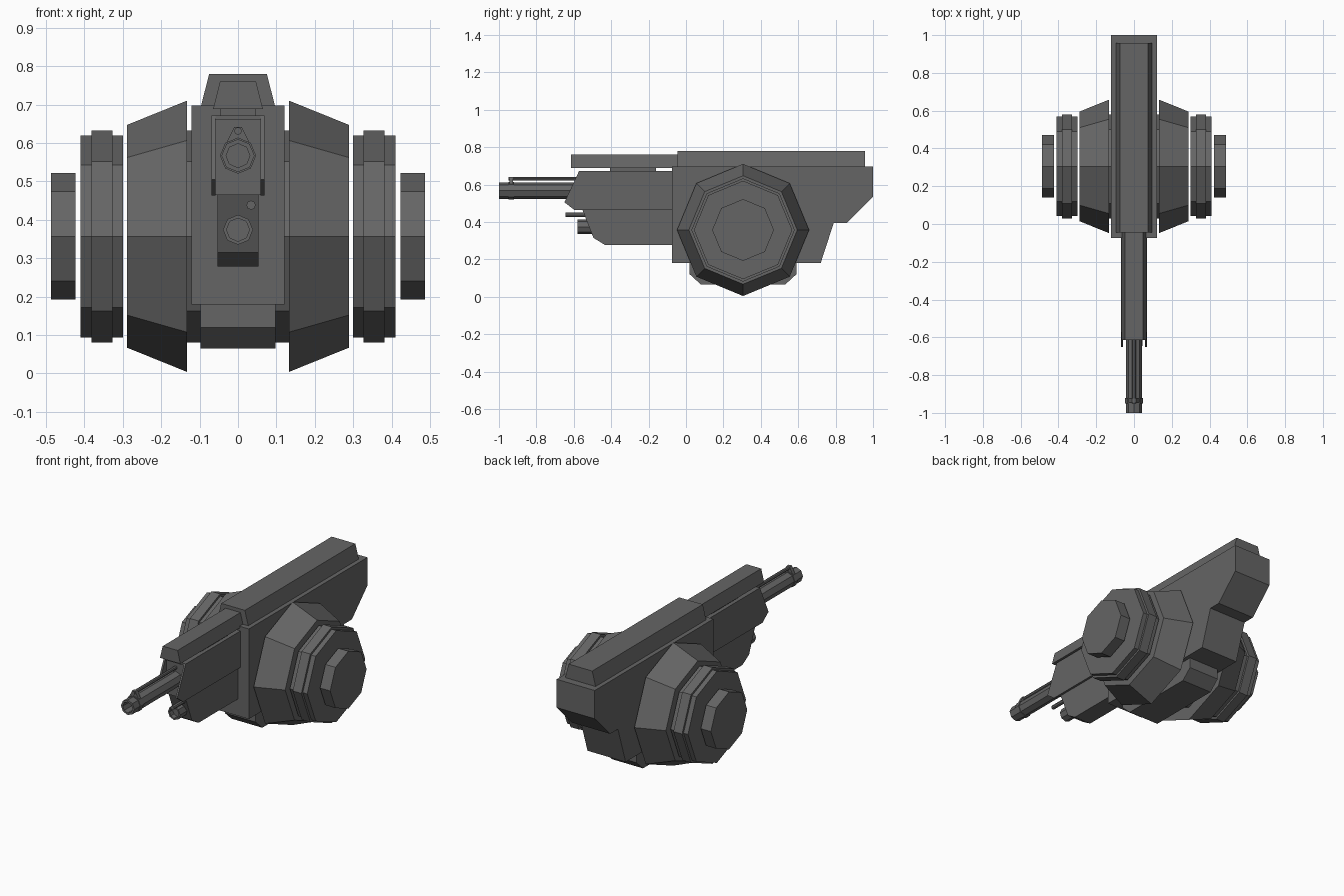
import bpy, bmesh, math

if "Cube" in bpy.data.objects:
    bpy.data.objects.remove(bpy.data.objects["Cube"])

grey = bpy.data.materials.new("dark_grey")
grey.diffuse_color = (0.13, 0.13, 0.13, 1)
grey.use_nodes = True
grey.node_tree.nodes["Principled BSDF"].inputs["Base Color"].default_value = grey.diffuse_color


def finish(name, bm):
    bmesh.ops.recalc_face_normals(bm, faces=bm.faces)
    me = bpy.data.meshes.new(name)
    bm.to_mesh(me)
    bm.free()
    me.materials.append(grey)
    ob = bpy.data.objects.new(name, me)
    bpy.context.collection.objects.link(ob)
    return ob


def prism(name, pts, a, b, axis):
    """Extrude a 2D profile: axis 'x' takes (y, z) points, axis 'y' takes (x, z)."""
    bm = bmesh.new()
    place = (lambda p, t: (t, p[0], p[1])) if axis == 'x' else (lambda p, t: (p[0], t, p[1]))
    lo = [bm.verts.new(place(p, a)) for p in pts]
    hi = [bm.verts.new(place(p, b)) for p in pts]
    n = len(pts)
    bm.faces.new(lo)
    bm.faces.new(hi)
    for i in range(n):
        j = (i + 1) % n
        bm.faces.new((lo[i], lo[j], hi[j], hi[i]))
    return finish(name, bm)


def lathe(name, steps, axis, c, n=8):
    """Spin (position, radius) steps round an axis; c is the centre in the other two axes."""
    bm = bmesh.new()
    rings = []
    for t, r in steps:
        ring = []
        for i in range(n):
            a = 2 * math.pi * i / n
            u, v = c[0] + r * math.cos(a), c[1] + r * math.sin(a)
            ring.append(bm.verts.new((t, u, v) if axis == 'x' else (u, t, v)))
        rings.append(ring)
    for p, q in zip(rings, rings[1:]):
        for i in range(n):
            j = (i + 1) % n
            bm.faces.new((p[i], p[j], q[j], q[i]))
    bm.faces.new(rings[0])
    bm.faces.new(rings[-1])
    return finish(name, bm)


def trapezoid(w0, z0, w1, z1):
    return [(-w0, z0), (w0, z0), (w1, z1), (-w1, z1)]


# Main body, belly and roof rail
prism("main_body", [(-0.075, 0.18), (0.72, 0.18), (0.79, 0.395), (0.86, 0.395),
                    (1.0, 0.535), (1.0, 0.697), (-0.075, 0.697)], -0.121, 0.121, 'x')
prism("belly", [(0.02, 0.3), (0.02, 0.12), (0.08, 0.065), (0.53, 0.065),
                (0.59, 0.12), (0.59, 0.3)], -0.098, 0.098, 'x')
prism("roof_rail", trapezoid(0.098, 0.69, 0.075, 0.78), -0.045, 0.957, 'y')

# Front housing: recessed core between two cheek plates and a top plate
prism("housing_core", trapezoid(0.06, 0.465, 0.06, 0.665), -0.565, -0.07, 'y')
prism("housing_roof", trapezoid(0.068, 0.66, 0.068, 0.672), -0.572, -0.07, 'y')
cheek = [(-0.07, 0.463), (-0.595, 0.463), (-0.65, 0.505), (-0.572, 0.672), (-0.07, 0.672)]
for side, s in (("left", -1), ("right", 1)):
    prism("cheek_" + side, cheek, s * 0.059, s * 0.069, 'x')
prism("lower_housing", [(-0.07, 0.278), (-0.435, 0.278), (-0.495, 0.315),
                        (-0.555, 0.468), (-0.07, 0.468)], -0.054, 0.054, 'x')

# Front rail on its spacer
prism("front_rail", trapezoid(0.065, 0.688, 0.047, 0.76), -0.615, -0.04, 'y')
prism("rail_spacer", trapezoid(0.047, 0.665, 0.047, 0.695), -0.405, -0.16, 'y')

# Main barrel with hollow muzzle, collar, upper rod and sight
lathe("barrel", [(-0.55, 0.043), (-0.92, 0.043), (-0.92, 0.047), (-0.95, 0.047),
                 (-0.95, 0.043), (-1.0, 0.043), (-1.0, 0.031), (-0.93, 0.031)],
      'y', (0, 0.567))
lathe("upper_rod", [(-0.55, 0.01), (-0.95, 0.01)], 'y', (0, 0.631))
prism("sight_mount", trapezoid(0.032, 0.597, 0.01, 0.641), -0.945, -0.925, 'y')

# Lower barrel and thin rod
lathe("lower_barrel", [(-0.48, 0.039), (-0.58, 0.039), (-0.58, 0.03), (-0.55, 0.03)],
      'y', (0, 0.374))
lathe("thin_rod", [(-0.5, 0.012), (-0.645, 0.012)], 'y', (0.034, 0.438))

# Side drums: hub through the body, then separate octagonal drums on each side
axle = (0.305, 0.357)
lathe("hub", [(-0.134, 0.276), (0.134, 0.276)], 'x', axle)
drums = {
    "drum_cone": [(0.133, 0.353), (0.289, 0.29)],
    "drum_ring": [(0.3, 0.263), (0.327, 0.263), (0.327, 0.276), (0.382, 0.276),
                  (0.382, 0.263), (0.41, 0.263)],
    "drum_cap": [(0.423, 0.165), (0.487, 0.165)],
}
for name, steps in drums.items():
    for side, s in (("left", -1), ("right", 1)):
        lathe(name + "_" + side, [(s * t, r) for t, r in steps], 'x', axle)
